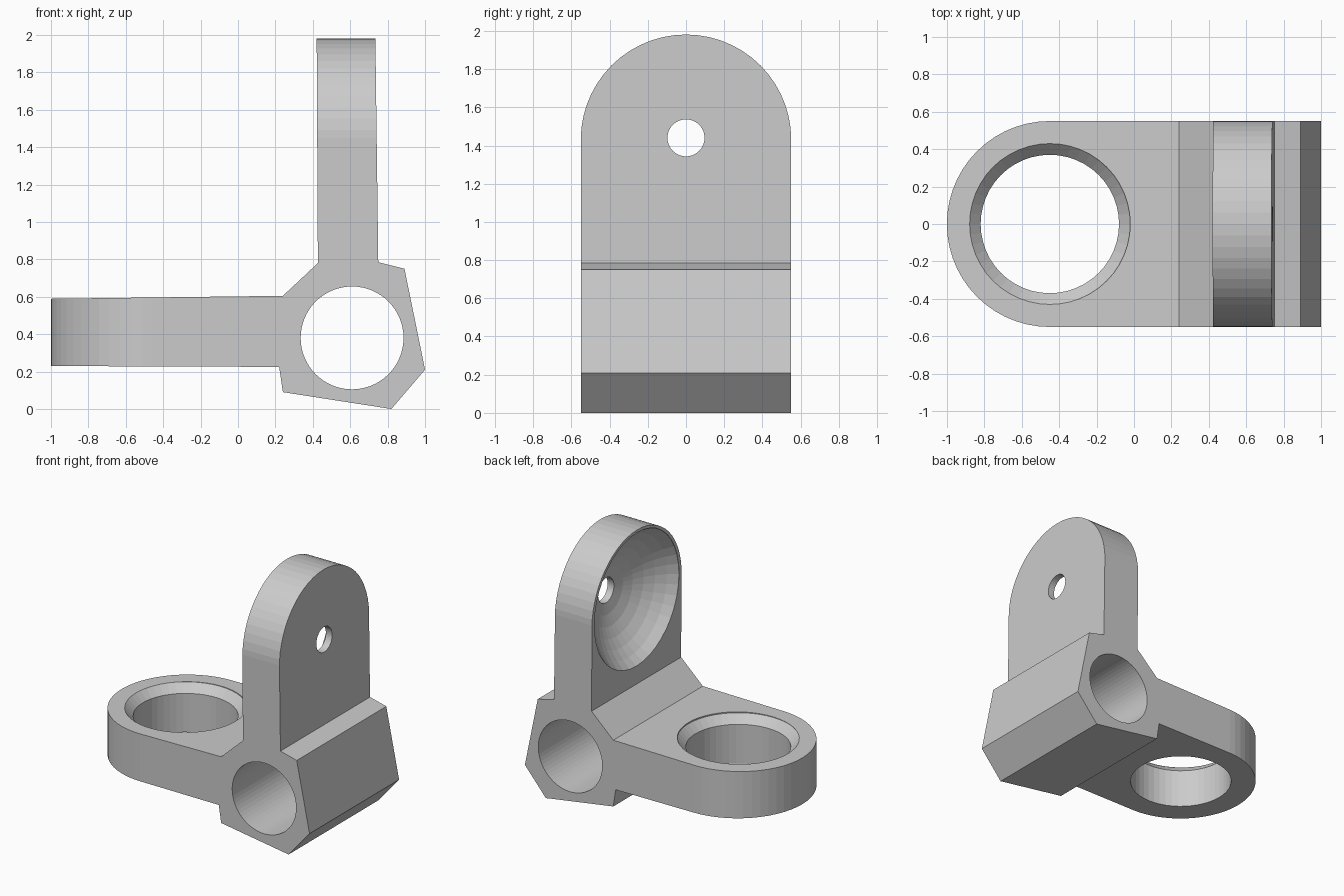
import bpy, bmesh, math
from mathutils import Matrix, Vector

if "Cube" in bpy.data.objects:
    bpy.data.objects.remove(bpy.data.objects["Cube"])


def make_object(name, bm):
    bmesh.ops.recalc_face_normals(bm, faces=bm.faces[:])
    mesh = bpy.data.meshes.new(name)
    bm.to_mesh(mesh)
    bm.free()
    ob = bpy.data.objects.new(name, mesh)
    bpy.context.collection.objects.link(ob)
    return ob


def prism(name, points, direction):
    """Extrude a closed loop of 3D points along a direction."""
    bm = bmesh.new()
    face = bm.faces.new([bm.verts.new(p) for p in points])
    ext = bmesh.ops.extrude_face_region(bm, geom=[face])
    moved = [v for v in ext["geom"] if isinstance(v, bmesh.types.BMVert)]
    bmesh.ops.translate(bm, verts=moved, vec=direction)
    return make_object(name, bm)


def lathe(name, profile, matrix, sides=48):
    """Closed solid from (radius, height) points turned about local z."""
    bm = bmesh.new()
    rings = []
    for r, h in profile:
        rings.append([bm.verts.new(matrix @ Vector((
            r * math.cos(math.tau * i / sides),
            r * math.sin(math.tau * i / sides), h))) for i in range(sides)])
    for a, b in zip(rings, rings[1:]):
        for i in range(sides):
            j = (i + 1) % sides
            bm.faces.new((a[i], a[j], b[j], b[i]))
    bm.faces.new(rings[0])
    bm.faces.new(rings[-1])
    return make_object(name, bm)


def rounded_end(radius, far, steps=28):
    """Tongue outline: half circle about the origin, straight back to -far."""
    arc = [(radius * math.cos(math.pi * i / steps),
            radius * math.sin(math.pi * i / steps)) for i in range(steps + 1)]
    return arc + [(-radius, -far), (radius, -far)]


def boolean(target, cutter, operation):
    mod = target.modifiers.new(operation, 'BOOLEAN')
    mod.operation = operation
    mod.solver = 'EXACT'
    mod.object = cutter
    bpy.context.view_layer.objects.active = target
    bpy.ops.object.modifier_apply(modifier=mod.name)
    bpy.data.objects.remove(cutter)


# L-shaped side profile with faceted hub, drawn past both rounded ends
side = [(-1.1, 0.23), (0.22, 0.225), (0.24, 0.09), (0.82, 0), (1, 0.21),
        (0.89, 0.75), (0.75, 0.785), (0.733, 2.1), (0.42, 2.1),
        (0.427, 0.78), (0.24, 0.605), (-1.1, 0.588)]
bracket = prism("bracket", [(x, -0.55, z) for x, z in side], (0, 1.1, 0))

# Rounded ends of the flat arm and the upright arm
R = 0.55
plan = prism("plan_outline",
             [(-0.45 - v, u, -0.5) for u, v in rounded_end(R + 0.0005, 2)], (0, 0, 3))
boolean(bracket, plan, 'INTERSECT')
front = prism("upright_outline",
              [(-2, u, 1.43 + v) for u, v in rounded_end(R + 0.001, 2)], (4, 0, 0))
boolean(bracket, front, 'INTERSECT')

# Hub bore along y
bore = lathe("hub_bore", [(0.275, -1), (0.275, 1)],
             Matrix.Translation((0.61, 0, 0.38)) @ Matrix.Rotation(math.pi / 2, 4, 'X'), 64)
boolean(bracket, bore, 'DIFFERENCE')

# Chamfered hole through the flat arm
ring = lathe("arm_hole", [(0.37, 0.1), (0.37, 0.53), (0.43, 0.592), (0.43, 0.75)],
             Matrix.Translation((-0.45, 0, 0)))
boolean(bracket, ring, 'DIFFERENCE')

# Spherical dish in the upright with a small hole at its bottom
rim, depth, hole = 0.52, 0.27, 0.097
ball = (rim ** 2 + depth ** 2) / (2 * depth)
a0, a1 = math.asin(rim / ball), math.asin(hole / ball)
dish = [(rim, -0.1)]
for i in range(7):
    a = a0 + (a1 - a0) * i / 6
    dish.append((ball * math.sin(a), ball * math.cos(a) - ball + depth))
dish.append((hole, 0.5))
cup = lathe("dish", dish,
            Matrix.Translation((0.425, 0, 1.44)) @ Matrix.Rotation(math.pi / 2, 4, 'Y'), 40)
boolean(bracket, cup, 'DIFFERENCE')
